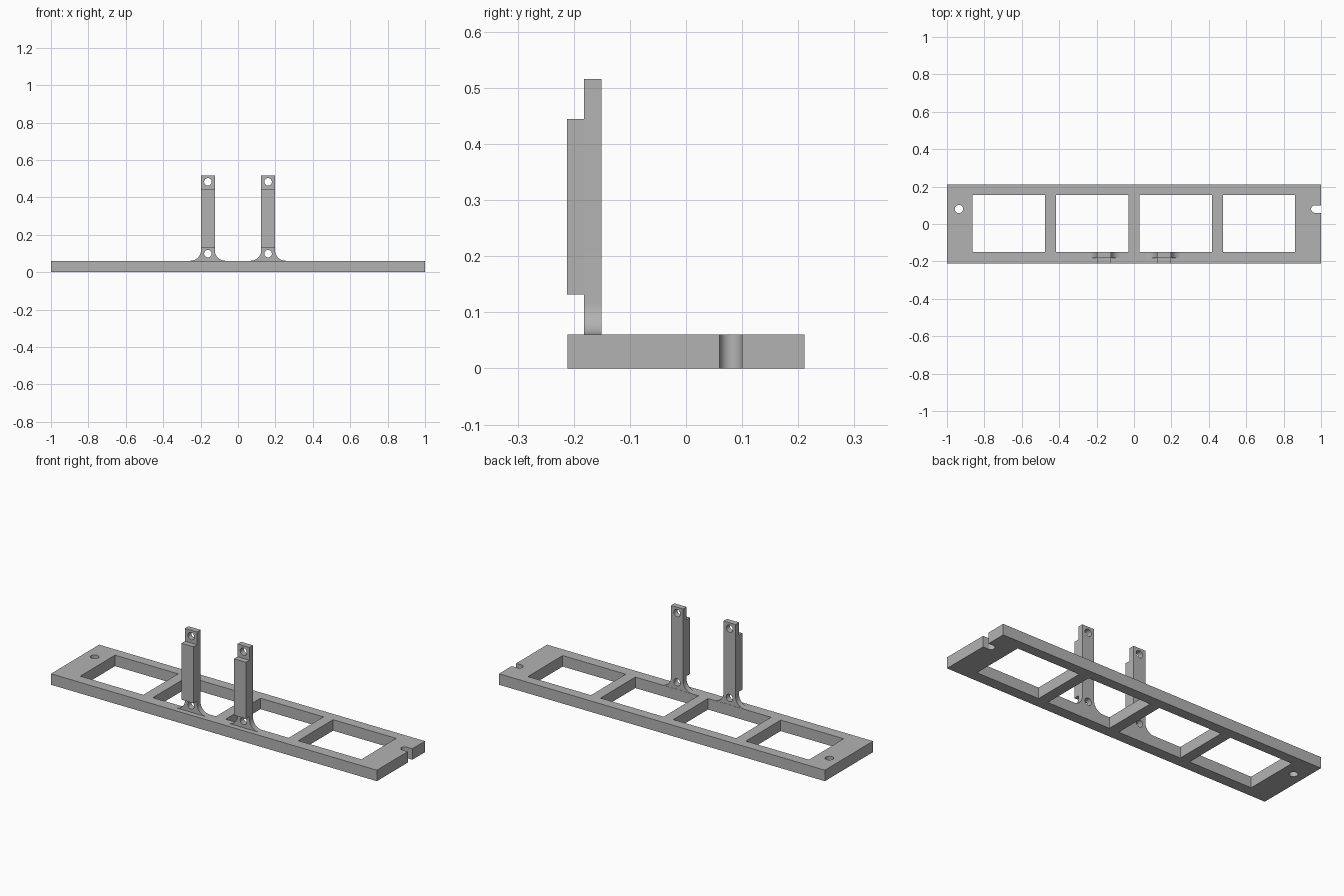
import bpy, bmesh
from math import pi, sin, cos, radians
from mathutils import Matrix

cube = bpy.data.objects.get("Cube")
if cube:
    bpy.data.objects.remove(cube, do_unlink=True)

grey = bpy.data.materials.new("plain grey")
grey.use_nodes = True
colour = (0.45, 0.45, 0.45, 1)
grey.diffuse_color = colour
grey.node_tree.nodes["Principled BSDF"].inputs["Base Color"].default_value = colour


def arc(cx, cy, r, start, end, steps=16):
    angles = [start + (end - start) * i / steps for i in range(steps + 1)]
    return [(cx + r * cos(a), cy + r * sin(a)) for a in angles]


def circle(cx, cy, r):
    return arc(cx, cy, r, 0, 2 * pi, 32)[:-1]


def rect(x0, x1, y0, y1):
    return [(x0, y0), (x1, y0), (x1, y1), (x0, y1)]


def slab(name, loops, depth, matrix):
    """Extrude an outline with holes, centred on its own plane."""
    curve = bpy.data.curves.new(name, "CURVE")
    curve.dimensions = "2D"
    curve.fill_mode = "BOTH"
    curve.extrude = depth / 2
    for loop in loops:
        spline = curve.splines.new("POLY")
        spline.points.add(len(loop) - 1)
        for point, (x, y) in zip(spline.points, loop):
            point.co = (x, y, 0, 1)
        spline.use_cyclic_u = True
    source = bpy.data.objects.new(name + "_outline", curve)
    bpy.context.collection.objects.link(source)
    bpy.context.view_layer.update()
    mesh = bpy.data.meshes.new_from_object(
        source.evaluated_get(bpy.context.evaluated_depsgraph_get()))
    bpy.data.objects.remove(source, do_unlink=True)

    # Weld the caps to the walls and tidy the flat faces
    bm = bmesh.new()
    bm.from_mesh(mesh)
    bmesh.ops.remove_doubles(bm, verts=bm.verts, dist=1e-5)
    bmesh.ops.recalc_face_normals(bm, faces=bm.faces)
    bm.transform(matrix)
    bm.to_mesh(mesh)
    bm.free()
    mesh.name = name
    mesh.materials.clear()
    mesh.materials.append(grey)
    obj = bpy.data.objects.new(name, mesh)
    bpy.context.collection.objects.link(obj)
    bpy.ops.object.select_all(action="DESELECT")
    obj.select_set(True)
    bpy.context.view_layer.objects.active = obj
    bpy.ops.object.shade_smooth_by_angle(angle=radians(30))
    return obj


# Base plate with an open slot at its left end
thick, half_depth = 0.061, 0.211
slot_x, hole_y, slot_r = 0.967, 0.08, 0.02
outline = [(-1, -half_depth), (1, -half_depth), (1, hole_y - slot_r)]
outline += arc(slot_x, hole_y, slot_r, -pi / 2, -3 * pi / 2)
outline += [(1, hole_y + slot_r), (1, half_depth), (-1, half_depth)]

# Four windows and a round mounting hole
loops = [outline, circle(-0.936, hole_y, 0.022)]
for i in range(4):
    left = -0.863 + i * 0.446
    loops.append(rect(left, left + 0.387, -0.15, 0.155))
slab("base_plate", loops, thick, Matrix.Translation((0, 0, thick / 2)))

# Two upright posts with flared feet, each with a raised front pad
upright = Matrix.Rotation(pi / 2, 4, "X")
half, flare, top = 0.037, 0.056, 0.516
for side, x in (("right", -0.161), ("left", 0.161)):
    foot_z = thick + flare
    profile = arc(x + half + flare, foot_z, flare, -pi / 2, -pi)
    profile += [(x + half, top), (x - half, top)]
    profile += arc(x - half - flare, foot_z, flare, 0, -pi / 2)
    holes = [circle(x, z, 0.02) for z in (0.099, 0.483)]
    slab(side + "_post", [profile] + holes, 0.031,
         Matrix.Translation((0, -0.1665, 0)) @ upright)
    slab(side + "_pad", [rect(x - half, x + half, 0.132, 0.445)], 0.03,
         Matrix.Translation((0, -0.197, 0)) @ upright)
